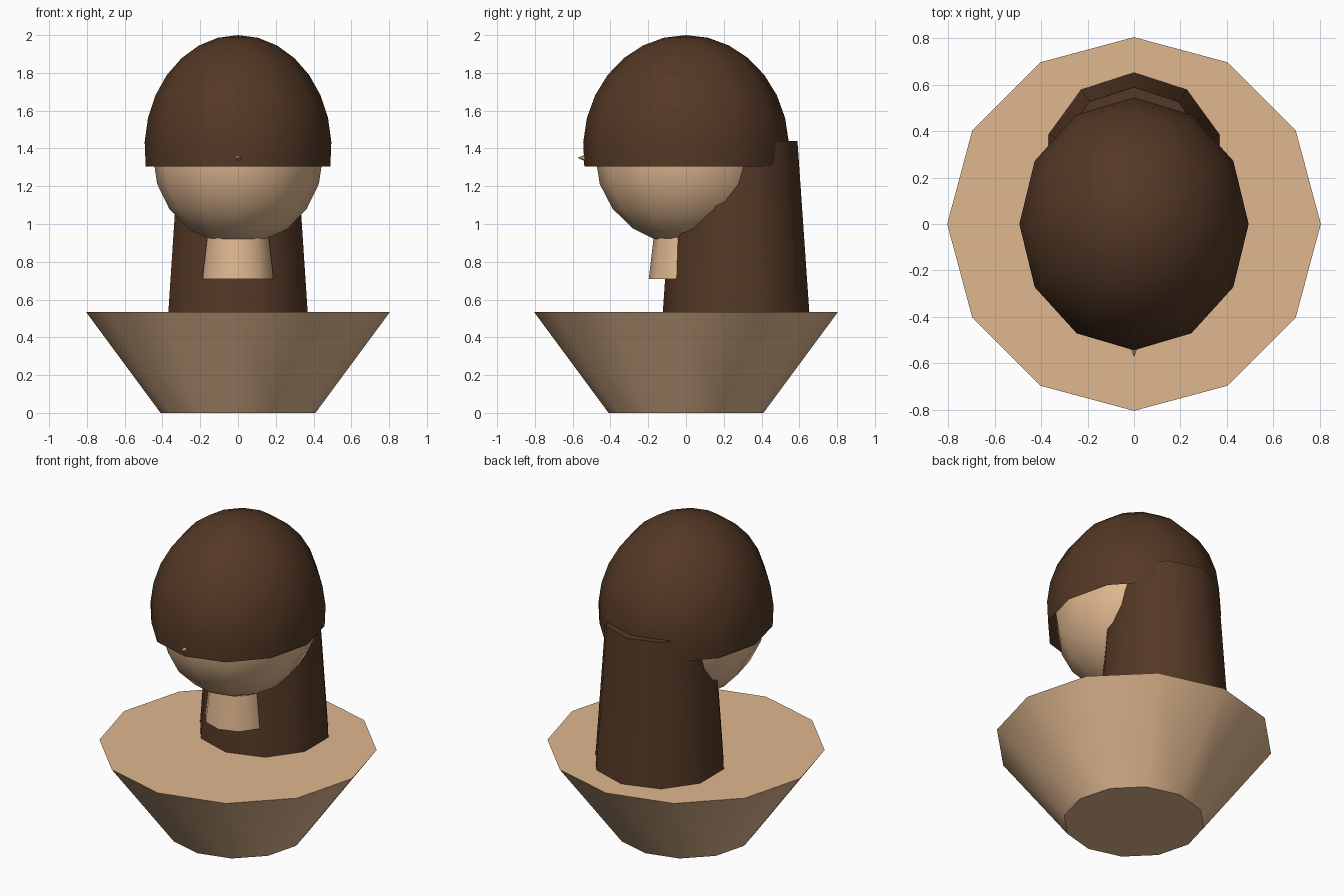
import bpy, bmesh, math
from mathutils import Matrix

if "Cube" in bpy.data.objects:
    bpy.data.objects.remove(bpy.data.objects["Cube"])


def srgb(h):
    lin = lambda c: c / 12.92 if c <= 0.04045 else ((c + 0.055) / 1.055) ** 2.4
    return [lin(int(h[i:i + 2], 16) / 255) for i in (0, 2, 4)] + [1.0]


def material(name, h):
    m = bpy.data.materials.new(name)
    m.diffuse_color = srgb(h)
    m.use_nodes = True
    m.node_tree.nodes["Principled BSDF"].inputs["Base Color"].default_value = m.diffuse_color
    return m


skin = material("skin", "DFB78F")
brown = material("brown_hair", "543825")


def finish(name, bm, loc, mat):
    bmesh.ops.recalc_face_normals(bm, faces=bm.faces[:])
    me = bpy.data.meshes.new(name)
    bm.to_mesh(me)
    bm.free()
    me.materials.append(mat)
    ob = bpy.data.objects.new(name, me)
    ob.location = loc
    bpy.context.collection.objects.link(ob)
    bpy.ops.object.select_all(action='DESELECT')
    ob.select_set(True)
    bpy.context.view_layer.objects.active = ob
    bpy.ops.object.shade_smooth_by_angle(angle=math.radians(45))
    return ob


def frustum(name, sides, r_bottom, r_top, z0, z1, y, mat):
    """Tapered prism with a corner facing the front."""
    bm = bmesh.new()
    bmesh.ops.create_cone(bm, cap_ends=True, segments=sides, radius1=r_bottom,
                          radius2=r_top, depth=z1 - z0)
    # put one corner exactly on +y
    v = max(bm.verts, key=lambda p: p.co.y)
    turn = math.atan2(v.co.x, v.co.y)
    bmesh.ops.rotate(bm, verts=bm.verts[:], matrix=Matrix.Rotation(turn, 3, 'Z'))
    return finish(name, bm, (0, y, (z0 + z1) / 2), mat)


def ellipsoid(name, radii, z, sides, rings, sweep, mat):
    """Ellipsoid from the top pole down through the sweep angle (open if < 180)."""
    rx, ry, rz = radii
    closed = sweep >= 180
    bm = bmesh.new()
    top = bm.verts.new((0, 0, rz))
    prev = None
    for i in range(1, rings + (0 if closed else 1)):
        t = math.radians(sweep) * i / rings
        ring = [bm.verts.new((rx * math.sin(t) * math.cos(a),
                              ry * math.sin(t) * math.sin(a), rz * math.cos(t)))
                for a in (math.tau * k / sides for k in range(sides))]
        for k in range(sides):
            n = (k + 1) % sides
            if prev:
                bm.faces.new((prev[k], ring[k], ring[n], prev[n]))
            else:
                bm.faces.new((top, ring[k], ring[n]))
        prev = ring
    if closed:
        low = bm.verts.new((0, 0, -rz))
        for k in range(sides):
            bm.faces.new((prev[k], low, prev[(k + 1) % sides]))
    return finish(name, bm, (0, 0, z), mat)


# Shoulders and neck
frustum("shoulders", 12, 0.41, 0.805, 0.0, 0.535, 0, skin)
frustum("neck", 10, 0.197, 0.155, 0.71, 1.07, 0, skin)

# Head with an open hair cap over it
ellipsoid("head", (0.45, 0.48, 0.47), 1.357, 12, 10, 180, skin)
ellipsoid("hair_cap", (0.495, 0.545, 0.601), 1.399, 12, 8, 99, brown)

# Long hair hanging down the back
frustum("back_hair", 10, 0.388, 0.325, 0.53, 1.44, 0.265, brown)

# Nose: small cone whose tip pokes through the cap
bm = bmesh.new()
bmesh.ops.create_cone(bm, cap_ends=True, segments=6, radius1=0.05, radius2=0, depth=0.12)
bmesh.ops.rotate(bm, verts=bm.verts[:], matrix=Matrix.Rotation(math.radians(90), 3, 'X'))
finish("nose", bm, (0, -0.515, 1.35), skin)
